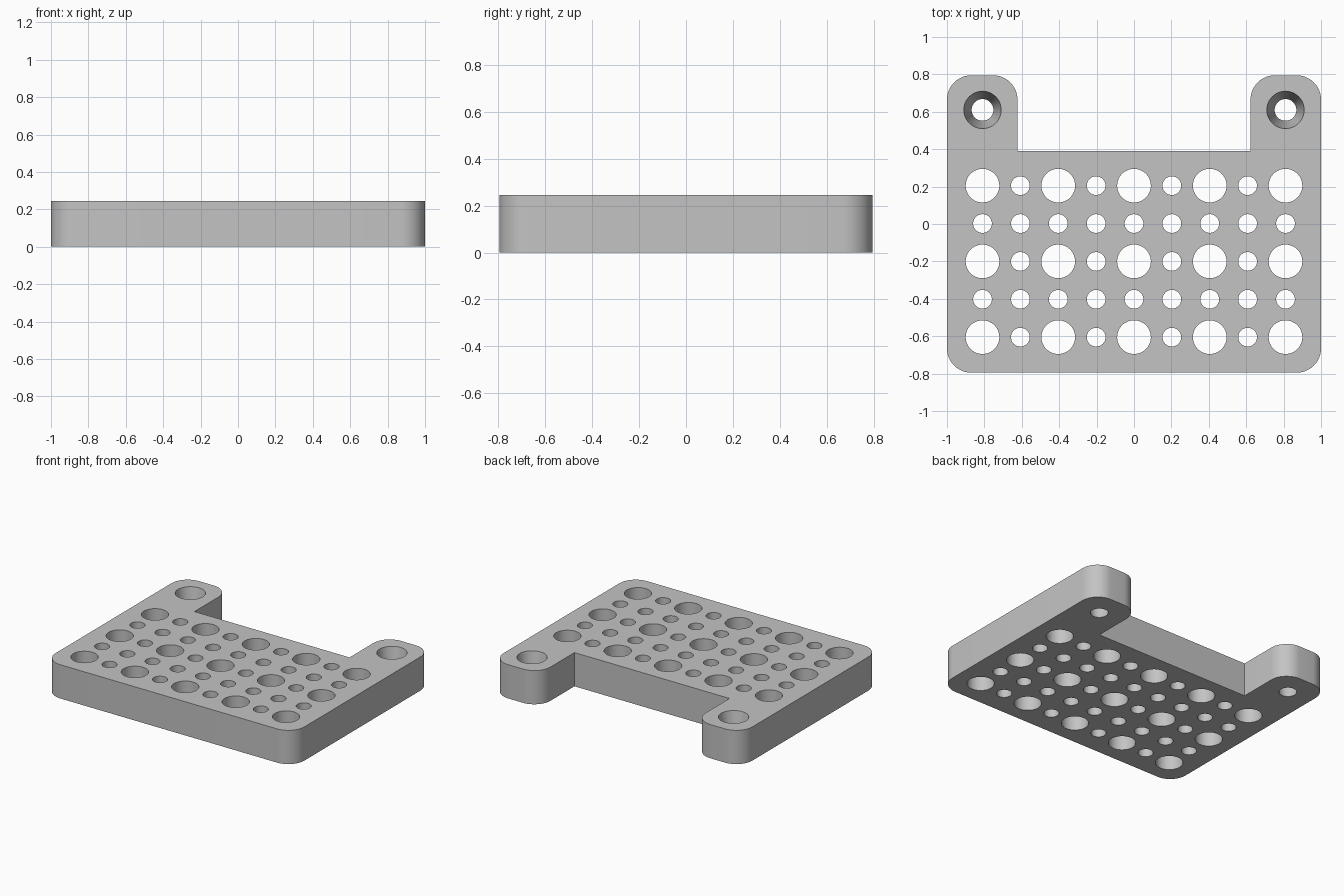
import bpy, bmesh, math
from math import cos, sin, pi, radians

cube = bpy.data.objects.get("Cube")
if cube:
    bpy.data.objects.remove(cube)

HEIGHT = 0.245
PITCH = 0.2025
CORNER = 0.13

grey = bpy.data.materials.new("light grey")
grey.use_nodes = True
COLOUR = (0.55, 0.55, 0.55, 1)
grey.diffuse_color = COLOUR
grey.node_tree.nodes["Principled BSDF"].inputs["Base Color"].default_value = COLOUR


def make_object(name, bm):
    bmesh.ops.recalc_face_normals(bm, faces=bm.faces)
    mesh = bpy.data.meshes.new(name)
    bm.to_mesh(mesh)
    bm.free()
    mesh.materials.append(grey)
    obj = bpy.data.objects.new(name, mesh)
    bpy.context.collection.objects.link(obj)
    return obj


def arc(cx, cy, start, steps=12):
    """Quarter-circle corner, counter-clockwise from a start angle."""
    angles = [radians(start + 90 * i / steps) for i in range(steps + 1)]
    return [(cx + CORNER * cos(a), cy + CORNER * sin(a)) for a in angles]


def add_hole(bm, x, y, r_top, r_bottom):
    """Closed cutter that passes through the plate, tapered if the radii differ."""
    n = 48
    over = 0.02
    slope = (r_top - r_bottom) / HEIGHT
    rings = []
    for z in (-over, HEIGHT + over):
        r = r_bottom + slope * z
        rings.append([bm.verts.new((x + r * cos(2 * pi * i / n), y + r * sin(2 * pi * i / n), z))
                      for i in range(n)])
    low, high = rings
    bm.faces.new(low[::-1])
    bm.faces.new(high)
    for i in range(n):
        j = (i + 1) % n
        bm.faces.new((low[i], low[j], high[j], high[i]))


# Plate outline: right half from the front edge round the ear to the notch, then mirrored
side, back, notch_x, notch_y = 1.0, 0.795, 0.623, 0.39
half = arc(side - CORNER, CORNER - back, -90)
half += arc(side - CORNER, back - CORNER, 0)
half += arc(notch_x + CORNER, back - CORNER, 90)
half.append((notch_x, notch_y))
outline = half + [(-x, y) for x, y in reversed(half)]

bm = bmesh.new()
base = bm.faces.new([bm.verts.new((x, y, 0)) for x, y in outline])
top = bmesh.ops.extrude_face_region(bm, geom=[base])
bmesh.ops.translate(bm, vec=(0, 0, HEIGHT),
                    verts=[v for v in top["geom"] if isinstance(v, bmesh.types.BMVert)])
plate = make_object("perforated_plate", bm)

# Grid of large and small holes, plus a tapered screw hole in each ear
bm = bmesh.new()
for row in range(-2, 3):
    for col in range(-4, 5):
        large = row % 2 == 0 and col % 2 == 0
        r = 0.09 if large else 0.05
        add_hole(bm, col * PITCH, row * PITCH - 0.2, r, r)
for sign in (-1, 1):
    add_hole(bm, sign * 4 * PITCH, 0.61, 0.1, 0.058)
cutter = make_object("hole_cutter", bm)
cutter.hide_render = True

cut = plate.modifiers.new("holes", "BOOLEAN")
cut.operation = "DIFFERENCE"
cut.solver = "EXACT"
cut.object = cutter

bpy.ops.object.select_all(action="DESELECT")
plate.select_set(True)
bpy.context.view_layer.objects.active = plate
bpy.ops.object.modifier_apply(modifier=cut.name)
bpy.data.objects.remove(cutter)
bpy.ops.object.shade_smooth_by_angle(angle=radians(30))
